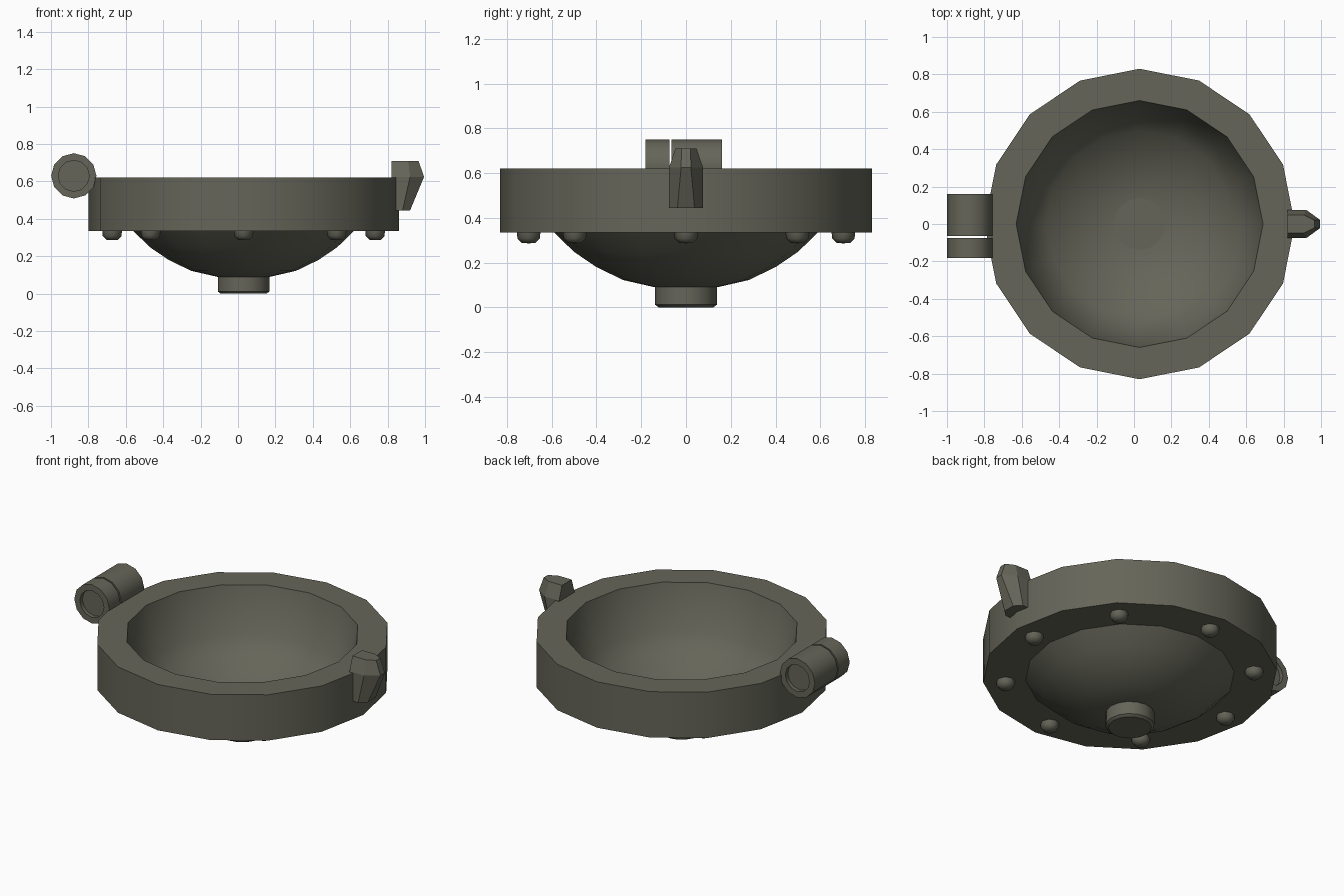
import bpy, bmesh, math
from mathutils import Matrix

if "Cube" in bpy.data.objects:
    bpy.data.objects.remove(bpy.data.objects["Cube"])

CX = 0.03  # centre of the round body

metal = bpy.data.materials.new("dark olive metal")
metal.diffuse_color = (0.13, 0.13, 0.10, 1)
metal.use_nodes = True
metal.node_tree.nodes["Principled BSDF"].inputs["Base Color"].default_value = metal.diffuse_color


def finish(name, bm, smooth=35):
    bmesh.ops.remove_doubles(bm, verts=bm.verts, dist=1e-5)
    bmesh.ops.recalc_face_normals(bm, faces=bm.faces)
    me = bpy.data.meshes.new(name)
    bm.to_mesh(me)
    bm.free()
    me.materials.append(metal)
    ob = bpy.data.objects.new(name, me)
    bpy.context.collection.objects.link(ob)
    if smooth:
        bpy.ops.object.select_all(action='DESELECT')
        bpy.context.view_layer.objects.active = ob
        ob.select_set(True)
        bpy.ops.object.shade_smooth_by_angle(angle=math.radians(smooth))
    return ob


def lathe(name, profile, sides, matrix, closed=False, smooth=35):
    """Revolve (radius, height) points around z, then place the result."""
    bm = bmesh.new()
    rings = []
    for r, z in profile:
        if r == 0:
            rings.append([bm.verts.new((0, 0, z))] * sides)
        else:
            rings.append([bm.verts.new((r * math.cos(2 * math.pi * i / sides),
                                        r * math.sin(2 * math.pi * i / sides), z))
                          for i in range(sides)])
    pairs = list(zip(rings, rings[1:]))
    if closed:
        pairs.append((rings[-1], rings[0]))
    for a, b in pairs:
        for i in range(sides):
            j = (i + 1) % sides
            loop = list(dict.fromkeys((a[i], a[j], b[j], b[i])))
            if len(loop) > 2:
                bm.faces.new(loop)
    bm.transform(matrix)
    return finish(name, bm, smooth)


body = Matrix.Translation((CX, 0, 0))

# Heavy rim with the rounded bowl hanging below it
bowl = [(0.59, 0.335), (0.50, 0.248), (0.40, 0.180), (0.28, 0.122), (0.14, 0.09)]
inner = [(r, z + 0.008) for r, z in bowl]
lathe("rim_and_bowl",
      [(0, 0.09)] + bowl[::-1] + [(0.83, 0.335), (0.83, 0.62), (0.66, 0.62)]
      + inner + [(0, 0.098)], 16, body)

# Short stem under the bowl
lathe("bottom_stem", [(0, 0.099), (0.138, 0.099), (0.138, 0.012), (0.122, 0), (0, 0)], 16, body)

# Rivets on the underside of the rim
for k in range(8):
    a = k * math.pi / 4
    place = Matrix.Translation((CX + 0.703 * math.cos(a), 0.703 * math.sin(a), 0))
    lathe("rivet", [(0, 0.34), (0.053, 0.34), (0.05, 0.308), (0.03, 0.288), (0, 0.286)],
          8, place, smooth=60)

# Two hinge barrels along y with recessed outer ends
hinge = Matrix.Translation((-0.878, 0, 0.63)) @ Matrix.Rotation(math.radians(-90), 4, 'X')
for name, end, gap in (("front_hinge_barrel", -0.182, -0.074),
                       ("rear_hinge_barrel", 0.16, -0.064)):
    d = math.copysign(0.025, end)
    lathe(name, [(0, end - d), (0.083, end - d), (0.083, end), (0.121, end),
                 (0.121, gap), (0, gap)], 12, hinge)

# Faceted latch: (height, half width, shoulder x, tip x, tip half width)
bm = bmesh.new()
levels = []
for z, w, xs, xt, wt in ((0.445, 0.076, 0.88, 0.92, 0.038),
                         (0.625, 0.076, 0.92, 0.995, 0.022),
                         (0.71, 0.047, 0.91, 0.965, 0.02)):
    pts = [(0.82, -w), (xs, -w), (xt, -wt), (xt, wt), (xs, w), (0.82, w)]
    levels.append([bm.verts.new((x, y, z)) for x, y in pts])
for a, b in zip(levels, levels[1:]):
    for i in range(6):
        j = (i + 1) % 6
        bm.faces.new((a[i], a[j], b[j], b[i]))
bm.faces.new(levels[0])
bm.faces.new(levels[-1])
finish("latch", bm, smooth=0)
